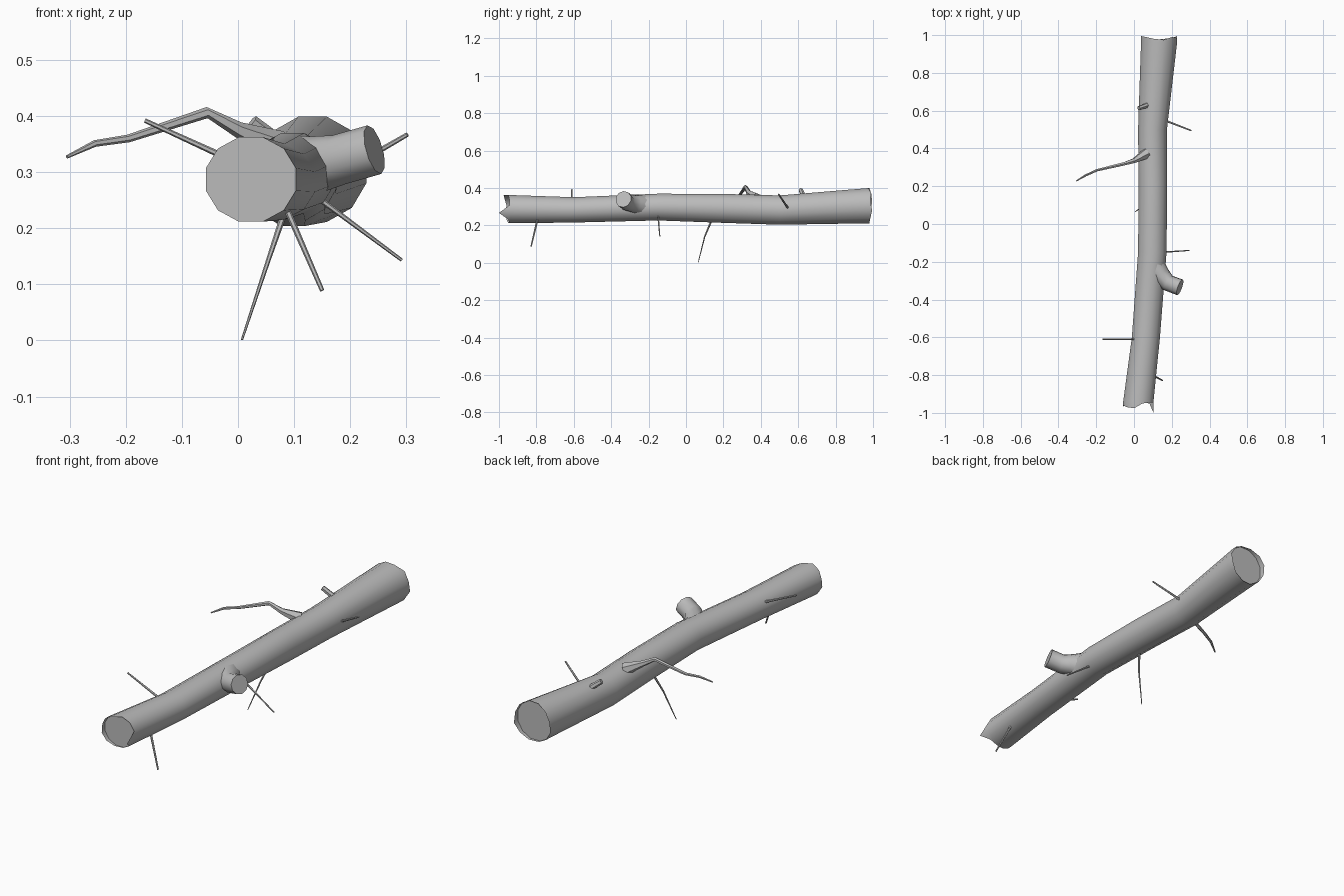
import bpy, bmesh
from math import cos, sin, pi, radians
from mathutils import Vector

default = bpy.data.objects.get("Cube")
if default:
    bpy.data.objects.remove(default, do_unlink=True)

bark = bpy.data.materials.new("grey_bark")
bark.use_nodes = True
bark.diffuse_color = (0.5, 0.5, 0.5, 1)
bark.node_tree.nodes["Principled BSDF"].inputs["Base Color"].default_value = (0.5, 0.5, 0.5, 1)


def finish(name, bm):
    mesh = bpy.data.meshes.new(name)
    bm.to_mesh(mesh)
    bm.free()
    mesh.materials.append(bark)
    obj = bpy.data.objects.new(name, mesh)
    bpy.context.collection.objects.link(obj)
    bpy.ops.object.select_all(action='DESELECT')
    obj.select_set(True)
    bpy.context.view_layer.objects.active = obj
    bpy.ops.object.shade_smooth_by_angle(angle=radians(42))
    return obj


def bridge(bm, a, b):
    n = len(a)
    for i in range(n):
        j = (i + 1) % n
        bm.faces.new((a[i], a[j], b[j], b[i]))


def branch(name, path, sides=6):
    """Tapered tube along (x, y, z, radius) points, closed at both ends."""
    bm = bmesh.new()
    pts = [Vector(p[:3]) for p in path]
    rings = []
    for i, p in enumerate(pts):
        axis = (pts[min(i + 1, len(pts) - 1)] - pts[max(i - 1, 0)]).normalized()
        u = axis.cross(Vector((0, 1, 0))).normalized()
        v = axis.cross(u)
        r = path[i][3]
        rings.append([bm.verts.new(p + r * (cos(2 * pi * k / sides) * u + sin(2 * pi * k / sides) * v))
                      for k in range(sides)])
    for a, b in zip(rings, rings[1:]):
        bridge(bm, a, b)
    bm.faces.new(rings[0][::-1])
    bm.faces.new(rings[-1])
    bmesh.ops.recalc_face_normals(bm, faces=bm.faces)
    return finish(name, bm)


# Log: centre x, y, centre z, half width, half height
SIDES = 12
LOG = [(0.023, -0.94, 0.287, 0.083, 0.078), (0.063, -0.6, 0.283, 0.077, 0.070),
       (0.097, -0.15, 0.298, 0.078, 0.074), (0.1, 0.2, 0.291, 0.078, 0.080),
       (0.098, 0.5, 0.282, 0.079, 0.081), (0.133, 0.965, 0.305, 0.099, 0.097)]
# How far each broken rim point sticks out past its end cap, in hundredths
FRONT_LIP = [.5, .5, 1, 3.5, 3, 2, 2.5, 2, 1, .5, 1, 6]
BACK_LIP = [2, 2.5, 1, 1.5, 2.5, 3, 2.5, 2, 1, 1.5, 2, 3]


def log_ring(bm, cx, y, cz, rx, rz, lip=None, sign=0):
    ring = []
    for k in range(SIDES):
        a = 2 * pi * (k + 0.5) / SIDES
        dy = sign * lip[k] / 100 if lip else 0
        ring.append(bm.verts.new((cx + rx * cos(a), y + dy, cz + rz * sin(a))))
    return ring


bm = bmesh.new()
rings = [log_ring(bm, *LOG[0], FRONT_LIP, -1)]
rings += [log_ring(bm, *s) for s in LOG]
rings.append(log_ring(bm, *LOG[-1], BACK_LIP, 1))
for a, b in zip(rings, rings[1:]):
    bridge(bm, a, b)
bmesh.ops.recalc_face_normals(bm, faces=bm.faces)
finish("log", bm)

# Recessed cut faces inside the broken rims
for name, section, sign in (("front_cut", LOG[0], -1), ("back_cut", LOG[-1], 1)):
    bm = bmesh.new()
    ring = log_ring(bm, *section)
    bm.faces.new(ring if sign < 0 else ring[::-1])
    finish(name, bm)

# Thick sawn-off limb and the small broken stub
branch("sawn_limb", [(0.11, -0.235, 0.305, 0.062), (0.145, -0.275, 0.315, 0.05),
                     (0.18, -0.312, 0.322, 0.045), (0.243, -0.335, 0.34, 0.045)], 10)
branch("top_stub", [(0.085, 0.635, 0.335, 0.02), (0.06, 0.625, 0.363, 0.013),
                    (0.025, 0.613, 0.39, 0.012)])

# Long crooked branch
branch("crooked_branch", [(0.07, 0.375, 0.345, 0.03), (0.0, 0.335, 0.376, 0.014),
                          (-0.055, 0.318, 0.406, 0.010), (-0.195, 0.285, 0.360, 0.007),
                          (-0.255, 0.258, 0.351, 0.006), (-0.305, 0.228, 0.327, 0.003)])

# Thin twigs
branch("right_twig", [(0.0, -0.61, 0.316, 0.006), (-0.166, -0.61, 0.392, 0.004)])
branch("left_twig", [(0.16, 0.55, 0.285, 0.006), (0.302, 0.495, 0.367, 0.004)])
branch("front_lower_twig", [(0.08, -0.79, 0.25, 0.006), (0.15, -0.828, 0.089, 0.004)])
branch("side_lower_twig", [(0.14, -0.15, 0.256, 0.005), (0.292, -0.14, 0.143, 0.003)])
branch("long_lower_twig", [(0.085, 0.14, 0.235, 0.006), (0.053, 0.1, 0.14, 0.004),
                           (0.007, 0.065, 0.001, 0.002)])
